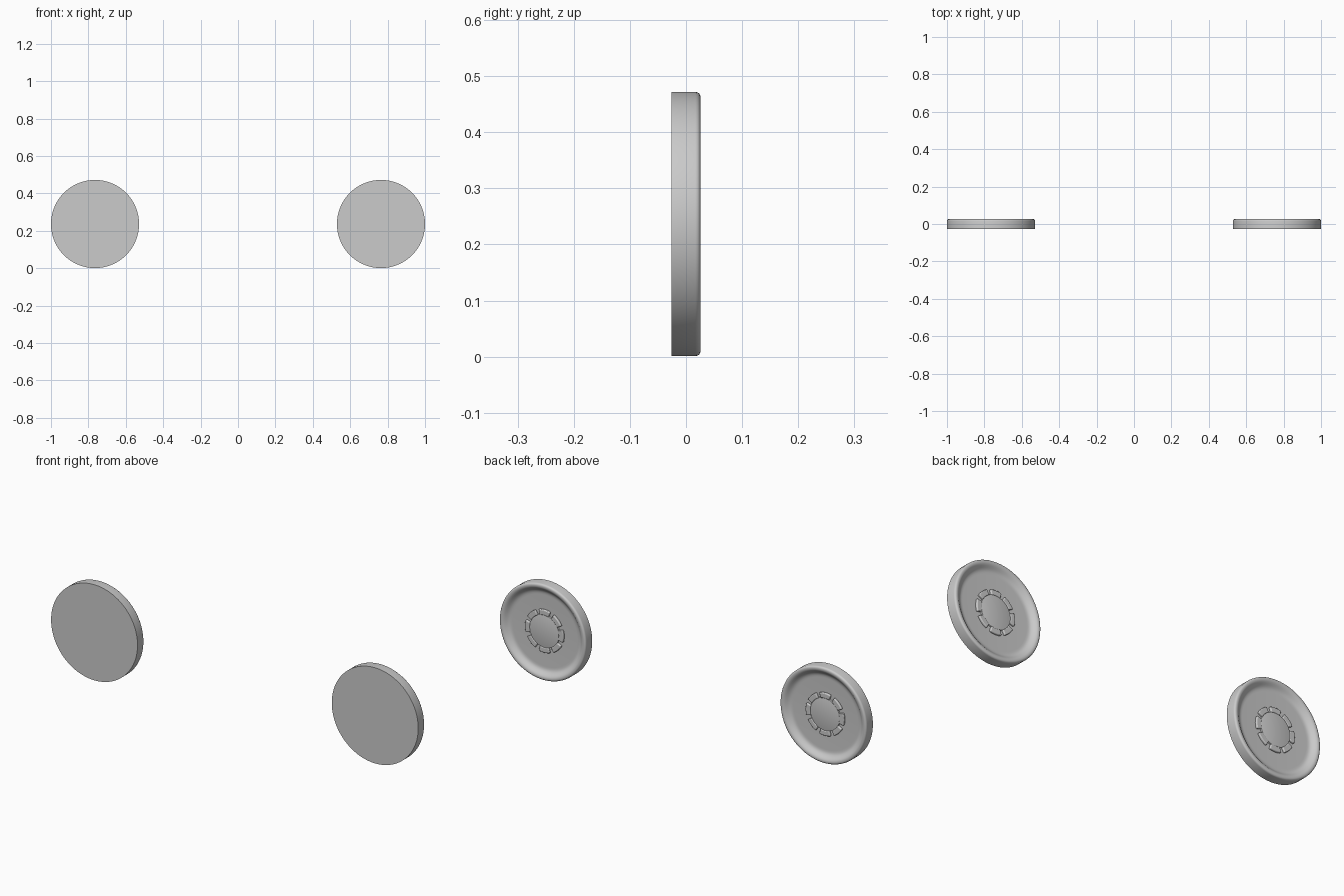
import bpy, bmesh
from math import cos, sin, pi, radians
from mathutils import Vector

if "Cube" in bpy.data.objects:
    bpy.data.objects.remove(bpy.data.objects["Cube"])

R = 0.2355          # wheel radius
CX = 0.7645         # wheel centre offset from the middle
CZ = 0.2365         # axle height


def finish(name, bm, x, angle=35):
    bmesh.ops.recalc_face_normals(bm, faces=bm.faces)
    me = bpy.data.meshes.new(name)
    bm.to_mesh(me)
    bm.free()
    ob = bpy.data.objects.new(name, me)
    bpy.context.collection.objects.link(ob)
    ob.location = (x, 0, CZ)
    bpy.ops.object.select_all(action='DESELECT')
    ob.select_set(True)
    bpy.context.view_layer.objects.active = ob
    bpy.ops.object.shade_smooth_by_angle(angle=radians(angle))
    return ob


def lathe(name, profile, x, steps=96):
    """Spin (radius, y) points around the y axis."""
    bm = bmesh.new()
    verts = [bm.verts.new((r, y, 0)) for r, y in profile]
    edges = [bm.edges.new(p) for p in zip(verts, verts[1:])]
    bmesh.ops.spin(bm, geom=verts + edges, cent=(0, 0, 0), axis=(0, 1, 0),
                   angle=2 * pi, steps=steps)
    bmesh.ops.remove_doubles(bm, verts=bm.verts, dist=1e-5)
    return finish(name, bm, x)


def lug(name, x, mid, half=radians(17), r0=0.079, r1=0.105, y0=0.0, y1=0.014):
    """Curved block of the ring around the hub."""
    bm = bmesh.new()
    n = 6
    angs = [mid - half + 2 * half * i / n for i in range(n + 1)]
    ring = [(r1, a) for a in angs] + [(r0, a) for a in reversed(angs)]
    face = bm.faces.new([bm.verts.new((r * cos(a), y0, r * sin(a)))
                         for r, a in ring])
    top = bmesh.ops.extrude_face_region(bm, geom=[face])['geom']
    bmesh.ops.translate(bm, vec=Vector((0, y1 - y0, 0)),
                        verts=[v for v in top if isinstance(v, bmesh.types.BMVert)])
    ob = finish(name, bm, x)
    bev = ob.modifiers.new("soft_edges", 'BEVEL')
    bev.width = 0.004
    bev.segments = 3
    bev.limit_method = 'ANGLE'
    bev.angle_limit = radians(40)
    return ob


# flat front, rounded rim and dished back
wheel = [(0, -0.026), (R, -0.026), (R, 0.0165), (0.2347, 0.0205),
         (0.2325, 0.0235), (0.229, 0.0255), (0.225, 0.026), (0.220, 0.0255),
         (0.215, 0.0235), (0.209, 0.019), (0.203, 0.0135), (0.197, 0.009),
         (0.191, 0.006), (0.184, 0.0045), (0.176, 0.004), (0, 0.004)]

# low raised hub
hub = [(0, 0.0), (0.081, 0.0), (0.081, 0.009), (0.0802, 0.0108),
       (0.078, 0.0115), (0, 0.0115)]

for side, sx in (("left", -1), ("right", 1)):
    lathe(f"{side}_wheel", wheel, sx * CX)
    lathe(f"{side}_hub", hub, sx * CX, 64)
    for i in range(8):
        lug(f"{side}_hub_lug_{i + 1}", sx * CX, i * pi / 4)
